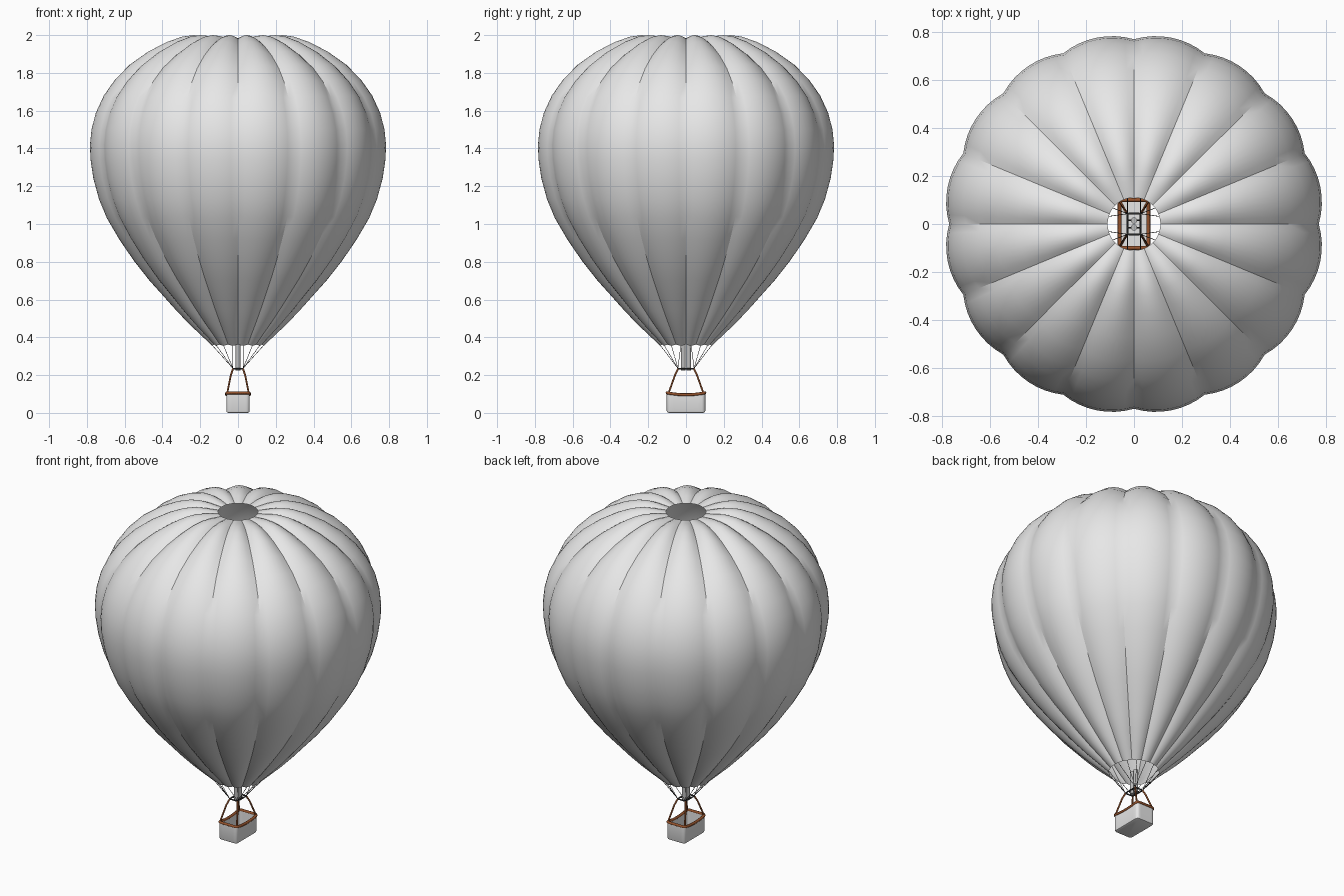
import bpy, bmesh, math
from mathutils import Vector

if "Cube" in bpy.data.objects:
    bpy.data.objects.remove(bpy.data.objects["Cube"])


def material(name, rgb):
    m = bpy.data.materials.new(name)
    m.diffuse_color = (*rgb, 1)
    m.use_nodes = True
    m.node_tree.nodes["Principled BSDF"].inputs["Base Color"].default_value = m.diffuse_color
    return m


GREY = material("light grey", (0.8, 0.8, 0.8))
BROWN = material("leather brown", (0.30, 0.085, 0.025))
DARK = material("dark cable", (0.04, 0.04, 0.04))
METAL = material("burner metal", (0.5, 0.5, 0.5))


def make(name, verts, faces, mat, angle=30):
    me = bpy.data.meshes.new(name)
    me.from_pydata(verts, [], faces)
    me.materials.append(mat)
    ob = bpy.data.objects.new(name, me)
    bpy.context.collection.objects.link(ob)
    bpy.ops.object.select_all(action='DESELECT')
    ob.select_set(True)
    bpy.context.view_layer.objects.active = ob
    bpy.ops.object.shade_smooth_by_angle(angle=math.radians(angle))
    return ob


def tubes(name, paths, radius, mat, cyclic=False):
    cu = bpy.data.curves.new(name, 'CURVE')
    cu.dimensions = '3D'
    cu.bevel_depth = radius
    cu.bevel_resolution = 2
    cu.use_fill_caps = True
    for path in paths:
        sp = cu.splines.new('POLY')
        sp.points.add(len(path) - 1)
        for p, co in zip(sp.points, path):
            p.co = (*co, 1)
        sp.use_cyclic_u = cyclic
    cu.materials.append(mat)
    ob = bpy.data.objects.new(name, cu)
    bpy.context.collection.objects.link(ob)
    return ob


# Envelope: 16 bulging gores; rows are (radius, height, seam depth)
profile = [(0.14, 0.357, 0.006), (0.20, 0.412, 0.012), (0.262, 0.47, 0.015),
           (0.33, 0.54, 0.017), (0.395, 0.612, 0.018), (0.475, 0.70, 0.020),
           (0.555, 0.80, 0.021), (0.635, 0.915, 0.022), (0.703, 1.03, 0.022),
           (0.745, 1.13, 0.022), (0.775, 1.24, 0.022), (0.79, 1.34, 0.022),
           (0.793, 1.42, 0.022), (0.785, 1.50, 0.022), (0.762, 1.59, 0.023),
           (0.72, 1.68, 0.024), (0.66, 1.765, 0.025), (0.58, 1.845, 0.026),
           (0.48, 1.915, 0.027), (0.38, 1.965, 0.027), (0.30, 1.992, 0.025),
           (0.24, 2.0, 0.021), (0.18, 1.995, 0.012), (0.11, 1.98, 0.001)]
GORES, SEG = 16, 8
N = GORES * SEG
verts, faces = [], []
for i, (r, z, d) in enumerate(profile):
    a, b = profile[max(i - 1, 0)], profile[min(i + 1, len(profile) - 1)]
    n = Vector((b[1] - a[1], a[0] - b[0])).normalized()
    for j in range(N):
        t = 2 * math.pi * j / N
        u = 2 * (j % SEG) / SEG - 1
        rr, zz = r - n.x * d * u * u, z - n.y * d * u * u
        verts.append((rr * math.cos(t), rr * math.sin(t), zz))
        if i:
            k, p, q = (j + 1) % N, (i - 1) * N, i * N
            faces.append((p + j, p + k, q + k, q + j))
make("envelope", verts, faces, GREY, 30)


# Basket: rounded rectangle loops, rim dips along the long sides
def loop(hx, hy, c, z, dip=0.0):
    pts = []
    for q in range(4):
        sx, sy = ((1, 1), (-1, 1), (-1, -1), (1, -1))[q]
        for s in range(5):
            t = math.pi / 2 * (q + s / 4)
            pts.append(Vector((sx * (hx - c) + c * math.cos(t),
                               sy * (hy - c) + c * math.sin(t), z)))
        if q in (1, 3):
            continue
    out = []
    for a, b in zip(pts, pts[1:] + pts[:1]):
        out.append(a)
        if (b - a).length > 0.05:
            out += [a.lerp(b, f / 8) for f in range(1, 8)]
    for p in out:
        p.z += dip * ((p.y / hy) ** 2 - 1)
    return out


loops = [loop(0.052, 0.092, 0.010, 0.0), loop(0.059, 0.099, 0.015, 0.003),
         loop(0.062, 0.102, 0.018, 0.010), loop(0.062, 0.102, 0.018, 0.104, 0.010),
         loop(0.054, 0.094, 0.012, 0.104, 0.010), loop(0.054, 0.094, 0.012, 0.010)]
M = len(loops[0])
verts = [p for l in loops for p in l]
faces = [tuple(reversed(range(M))), tuple(range(5 * M, 6 * M))]
for i in range(5):
    for j in range(M):
        k = (j + 1) % M
        faces.append((i * M + j, i * M + k, (i + 1) * M + k, (i + 1) * M + j))
make("basket", verts, faces, GREY, 40)
tubes("basket_rim", [loop(0.060, 0.100, 0.016, 0.106, 0.010)], 0.008, BROWN, True)

# Padded posts from the basket corners up to the burner frame
corners = [(sx, sy) for sx in (1, -1) for sy in (1, -1)]
tubes("posts", [[(sx * 0.058, sy * 0.094, 0.10), (sx * 0.038, sy * 0.058, 0.20),
                 (sx * 0.026, sy * 0.042, 0.234)] for sx, sy in corners], 0.005, BROWN)
tubes("burner_frame", [loop(0.027, 0.043, 0.006, 0.234)], 0.004, DARK, True)
tubes("burner_crossbars", [[(-0.027, y, 0.234), (0.027, y, 0.234)]
                           for y in (-0.015, 0.015)], 0.003, DARK)

# Twin burners
for side, y in (("front", -0.0145), ("back", 0.0145)):
    bm = bmesh.new()
    bmesh.ops.create_cone(bm, cap_ends=True, segments=20, radius1=0.013,
                          radius2=0.013, depth=0.14)
    bmesh.ops.translate(bm, verts=bm.verts, vec=(0, y, 0.295))
    vs = [v.co.copy() for v in bm.verts]
    fs = [[v.index for v in f.verts] for f in bm.faces]
    bm.free()
    make(side + "_burner", vs, fs, METAL, 30)

# Cables from the mouth seams to the nearest frame corner
cables = []
for g in range(GORES):
    t = 2 * math.pi * (g + 0.5) / GORES
    c, s = math.cos(t), math.sin(t)
    cables.append([(0.139 * c, 0.139 * s, 0.358),
                   (math.copysign(0.027, c), math.copysign(0.043, s), 0.236)])
tubes("cables", cables, 0.0013, DARK)
